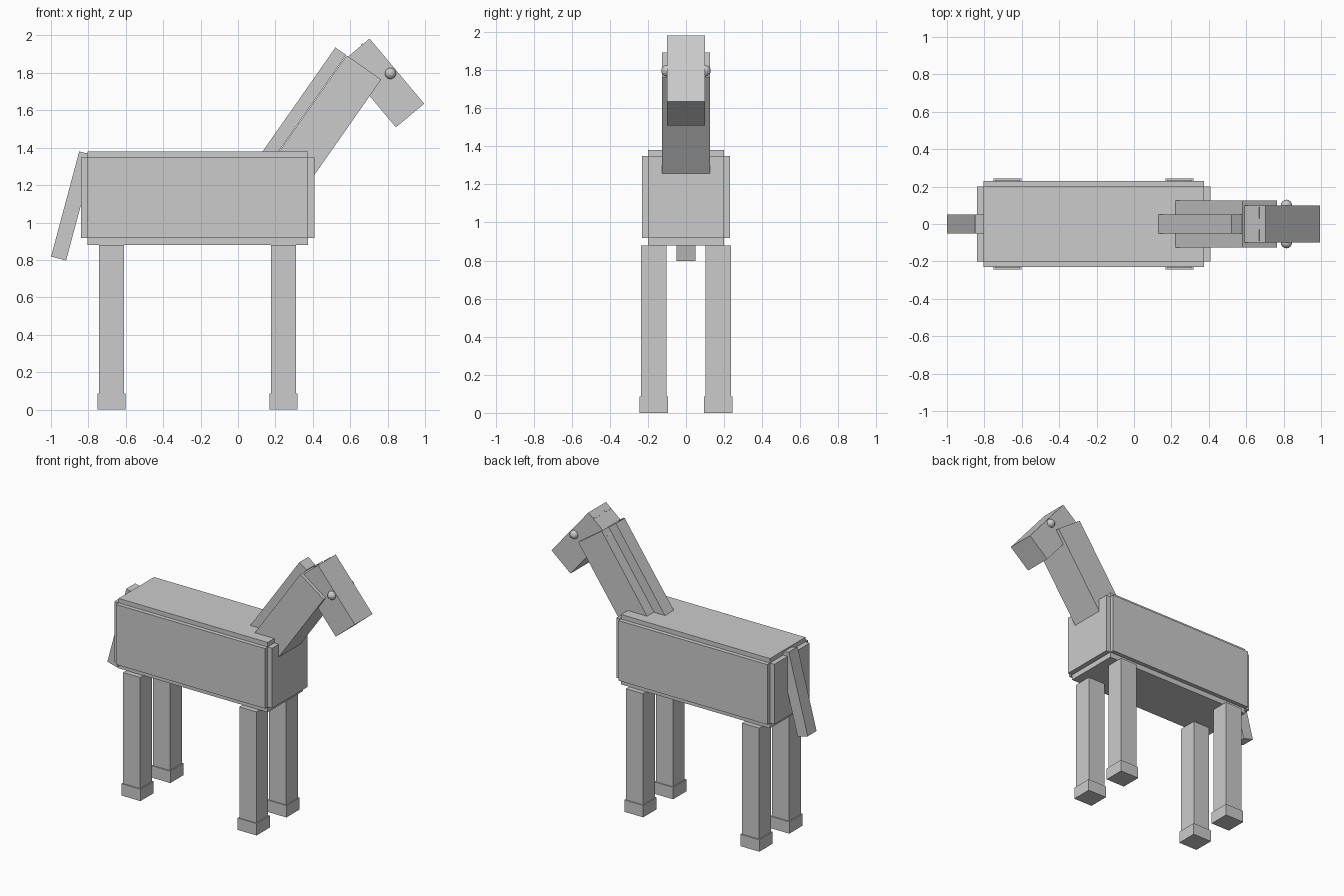
import bpy
import math

if "Cube" in bpy.data.objects:
    bpy.data.objects.remove(bpy.data.objects["Cube"])

# One flat grey for the whole model
grey = bpy.data.materials.new("plain_grey")
grey.diffuse_color = (0.6, 0.6, 0.6, 1.0)
grey.use_nodes = True
grey.node_tree.nodes["Principled BSDF"].inputs["Base Color"].default_value = grey.diffuse_color


def box(name, center, size, tilt=0.0):
    """Box of the given size, tilted about the y axis (degrees)."""
    bpy.ops.mesh.primitive_cube_add(size=1, location=center)
    ob = bpy.context.object
    ob.name = name
    ob.scale = size
    ob.rotation_euler.y = math.radians(tilt)
    bpy.ops.object.transform_apply(location=False, rotation=False, scale=True)
    ob.data.materials.append(grey)
    return ob


# Body: three crossed blocks give the stepped edges
box("body_length_block", (-0.215, 0, 1.133), (1.25, 0.40, 0.43))
box("body_width_block", (-0.215, 0, 1.133), (1.18, 0.46, 0.43))
box("body_height_block", (-0.215, 0, 1.13), (1.18, 0.40, 0.50))

# Legs and hooves
for end, x in (("front", 0.243), ("back", -0.677)):
    for side, y in (("right", -0.169), ("left", 0.169)):
        box(f"{end}_{side}_leg", (x, y, 0.47), (0.135, 0.135, 0.82))
        box(f"{end}_{side}_hoof", (x, y, 0.0425), (0.15, 0.15, 0.085))

# Neck and mane, running down into the body
box("neck", (0.4436, 0, 1.5014), (0.226, 0.25, 0.80), 35)
box("mane", (0.320, 0, 1.588), (0.07, 0.10, 0.80), 35)

# Head, sloping down to the muzzle
box("head", (0.774, 0, 1.746), (0.454, 0.20, 0.197), 50)

# Tail
box("tail", (-0.884, 0, 1.0885), (0.083, 0.10, 0.582), 15)

# Ear tips and eyes on both sides of the head
for side, s in (("right", -1), ("left", 1)):
    box(f"{side}_ear_tip", (0.669, 0.06 * s, 1.947), (0.02, 0.06, 0.012), 50)
    bpy.ops.mesh.primitive_uv_sphere_add(segments=16, ring_count=8, radius=0.03,
                                         location=(0.815, 0.10 * s, 1.797))
    eye = bpy.context.object
    eye.name = f"{side}_eye"
    eye.data.materials.append(grey)
